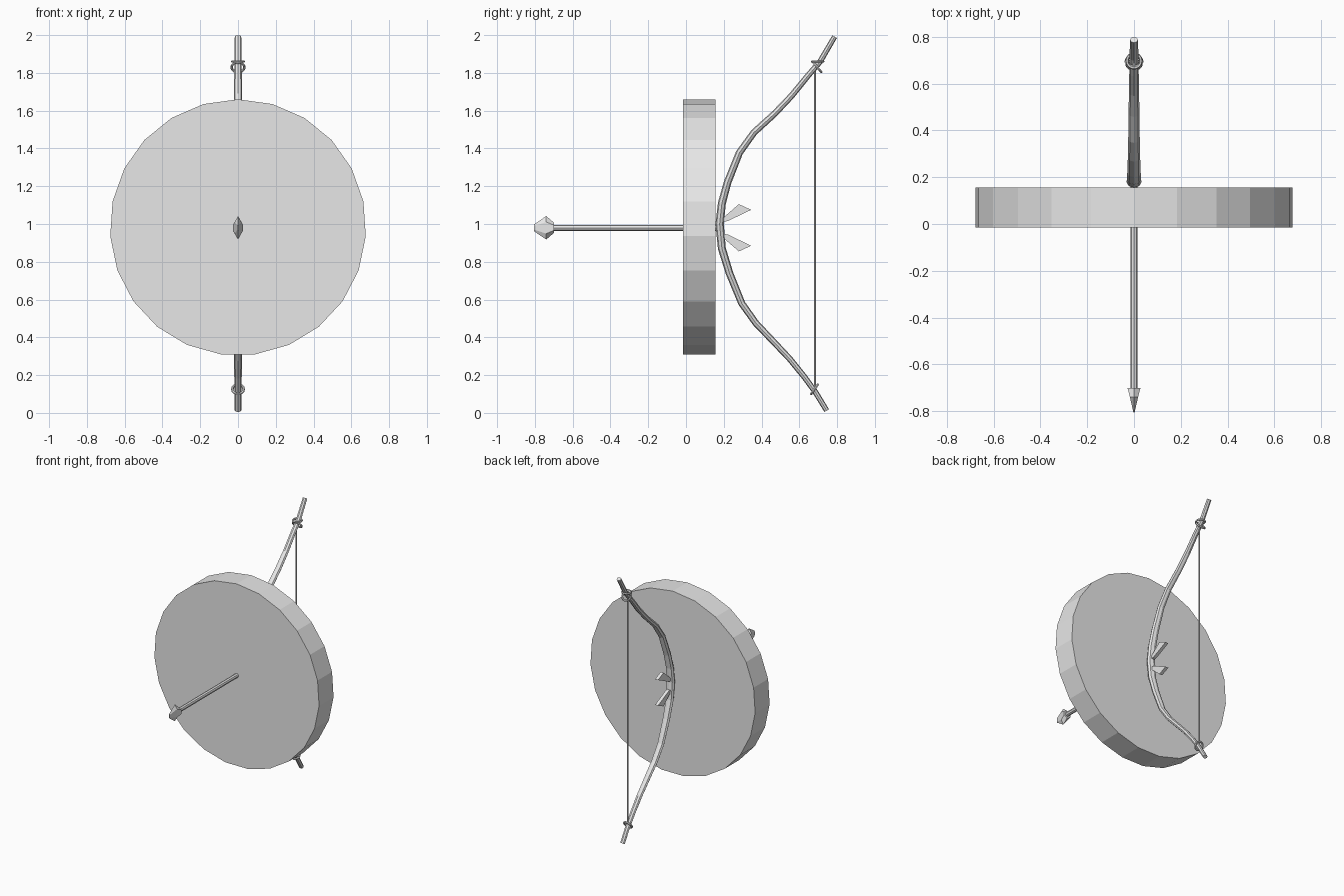
import bpy
import bmesh
import math
from mathutils import Vector

cube = bpy.data.objects.get("Cube")
if cube:
    bpy.data.objects.remove(cube, do_unlink=True)

grey = bpy.data.materials.new("plain grey")
grey.use_nodes = True
grey.diffuse_color = (0.8, 0.8, 0.8, 1)
grey.node_tree.nodes["Principled BSDF"].inputs["Base Color"].default_value = (0.8, 0.8, 0.8, 1)

AXIS = 0.98          # height of the arrow and of the shield centre
SIDE = Vector((1, 0, 0))


def finish(name, bm):
    bmesh.ops.recalc_face_normals(bm, faces=bm.faces[:])
    mesh = bpy.data.meshes.new(name)
    bm.to_mesh(mesh)
    bm.free()
    mesh.materials.append(grey)
    obj = bpy.data.objects.new(name, mesh)
    bpy.context.collection.objects.link(obj)
    return obj


def sweep(name, stations, sides):
    """Loft ellipses along a path in the YZ plane: (y, z, half width, half depth)."""
    bm = bmesh.new()
    path = [Vector((0, y, z)) for y, z, _, _ in stations]
    rings = []
    for i, (_, _, wide, deep) in enumerate(stations):
        tangent = (path[min(i + 1, len(path) - 1)] - path[max(i - 1, 0)]).normalized()
        normal = SIDE.cross(tangent)
        ring = []
        for k in range(sides):
            a = math.tau * k / sides
            ring.append(bm.verts.new(path[i] + normal * deep * math.cos(a) + SIDE * wide * math.sin(a)))
        rings.append(ring)
    for a, b in zip(rings, rings[1:]):
        for k in range(sides):
            n = (k + 1) % sides
            bm.faces.new((a[k], a[n], b[n], b[k]))
    bm.faces.new(rings[0])
    bm.faces.new(rings[-1])
    return finish(name, bm)


def loop(name, y, z, tilt, radius):
    """Cord ring around the bow."""
    bpy.ops.mesh.primitive_torus_add(major_segments=14, minor_segments=6, major_radius=radius,
                                     minor_radius=0.007, location=(0, y, z),
                                     rotation=(math.radians(tilt), 0, 0))
    ring = bpy.context.object
    ring.name = name
    ring.data.materials.append(grey)


def vane(name, up):
    """Thin slanted feather plate."""
    outline = [(0.17, 0.03), (0.28, 0.125), (0.345, 0.095), (0.22, 0.035)]
    bm = bmesh.new()
    left, right = [[bm.verts.new((x, y, AXIS + up * dz)) for y, dz in outline]
                   for x in (0.012, -0.012)]
    bm.faces.new(left)
    bm.faces.new(right)
    for i in range(len(outline)):
        j = (i + 1) % len(outline)
        bm.faces.new((left[i], left[j], right[j], right[i]))
    finish(name, bm)


# Round shield
sweep("shield", [(-0.015, 0.982, 0.678, 0.678), (0.155, 0.982, 0.678, 0.678)], 23)

# Arrow
sweep("arrow_shaft", [(-0.71, AXIS, 0.016, 0.016), (0.18, AXIS, 0.016, 0.016)], 8)
sweep("arrow_head", [(-0.805, AXIS, 0.003, 0.018), (-0.74, AXIS, 0.02, 0.062),
                     (-0.70, AXIS, 0.032, 0.028)], 6)
vane("upper_vane", 1)
vane("lower_vane", -1)

# Bow limbs, thick at the grip and slim at the tips
bow_path = [(0.745, 0.012), (0.685, 0.11), (0.627, 0.19), (0.55, 0.285), (0.47, 0.37),
            (0.37, 0.475), (0.295, 0.58), (0.23, 0.74), (0.19, 0.87), (0.178, 1.0),
            (0.19, 1.11), (0.22, 1.22), (0.283, 1.378), (0.36, 1.485), (0.47, 1.585),
            (0.56, 1.68), (0.643, 1.782), (0.71, 1.86), (0.787, 1.992)]
bow = []
for y, z in bow_path:
    thin = abs(z - 1)
    bow.append((y, z, 0.032 - 0.015 * thin, 0.022 - 0.008 * thin))
sweep("bow", bow, 8)

# Bowstring and its ties
sweep("bowstring", [(0.683, 0.11, 0.005, 0.005), (0.683, 1.86, 0.005, 0.005)], 6)
loop("upper_tie", 0.697, 1.86, 0, 0.03)
loop("upper_noose", 0.695, 1.83, -50, 0.034)
loop("lower_noose", 0.68, 0.125, 55, 0.03)
